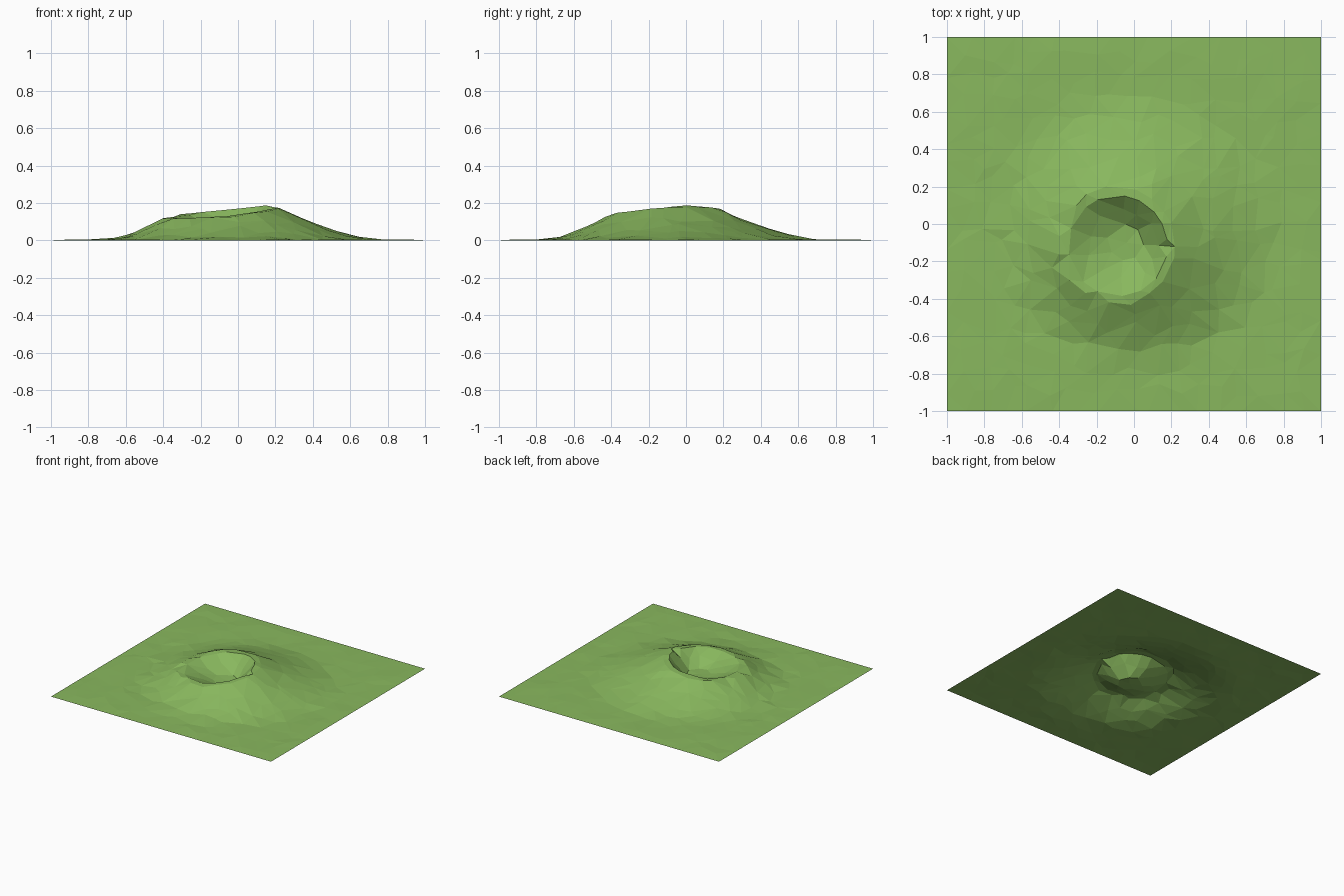
import bpy
import math
import random
from mathutils import Vector
from mathutils.geometry import delaunay_2d_cdt

random.seed(4)
cube = bpy.data.objects.get("Cube")
if cube:
    bpy.data.objects.remove(cube)

CENTRE = Vector((-0.04, -0.1))
FLOOR_R, FLOOR_Z, CREST = 0.1, 0.045, 0.045


def toward(angle, degrees):
    return math.cos(angle - math.radians(degrees))


def rim_radius(a):
    return 0.265 - 0.05 * toward(a, 20)


def rim_height(a):
    return 0.145 + 0.031 * toward(a, 30)


def foot_radius(a):
    return 0.73 + 0.1 * toward(a, 55)


def height(p):
    """Crater floor, steep inner wall, narrow crest and long outer slope."""
    d = p - CENTRE
    r, a = d.length, math.atan2(d.y, d.x)
    rim, top = rim_radius(a), rim_height(a)
    if r < FLOOR_R:
        return FLOOR_Z
    if r < rim:
        return FLOOR_Z + (top - FLOOR_Z) * (r - FLOOR_R) / (rim - FLOOR_R)
    crest = rim + CREST
    t = min(1, max(0, (r - crest) / (foot_radius(a) - crest)))
    return top * (1 - t) ** 1.5


def ring(radius, count, wobble):
    points = []
    for i in range(count):
        a = math.tau * (i + random.uniform(-0.25, 0.25)) / count
        r = radius(a) + random.uniform(-wobble, wobble)
        points.append(CENTRE + Vector((math.cos(a), math.sin(a))) * r)
    return points


# Crater rings
points = [CENTRE.copy()]
points += ring(lambda a: FLOOR_R, 7, 0.01)
points += ring(lambda a: (FLOOR_R + rim_radius(a)) / 2, 11, 0.015)
points += ring(rim_radius, 15, 0)
points += ring(lambda a: rim_radius(a) + CREST, 17, 0.01)

# Scattered ground with a straight square border
N = 18
for i in range(N + 1):
    for j in range(N + 1):
        p = Vector((2 * i / N - 1, 2 * j / N - 1))
        if 0 < i < N:
            p.x += random.uniform(-0.04, 0.04)
        if 0 < j < N:
            p.y += random.uniform(-0.04, 0.04)
        d = p - CENTRE
        if d.length > rim_radius(math.atan2(d.y, d.x)) + CREST + 0.06:
            points.append(p)

flat, _, faces, *_ = delaunay_2d_cdt(points, [], [], 0, 0.0001)
verts = []
for p in flat:
    z = height(p)
    if max(abs(p.x), abs(p.y)) < 0.999:
        z += random.uniform(0, 0.005) + random.uniform(-0.04, 0.04) * z
    verts.append((p.x, p.y, max(0, z)))

mesh = bpy.data.meshes.new("crater_hill")
mesh.from_pydata(verts, [], faces)
mesh.update()
hill = bpy.data.objects.new("crater_hill", mesh)
bpy.context.collection.objects.link(hill)

# Grass colour
grass = bpy.data.materials.new("grass_green")
grass.use_nodes = True
colour = (0.25, 0.48, 0.112, 1)
grass.diffuse_color = colour
grass.node_tree.nodes["Principled BSDF"].inputs["Base Color"].default_value = colour
mesh.materials.append(grass)
